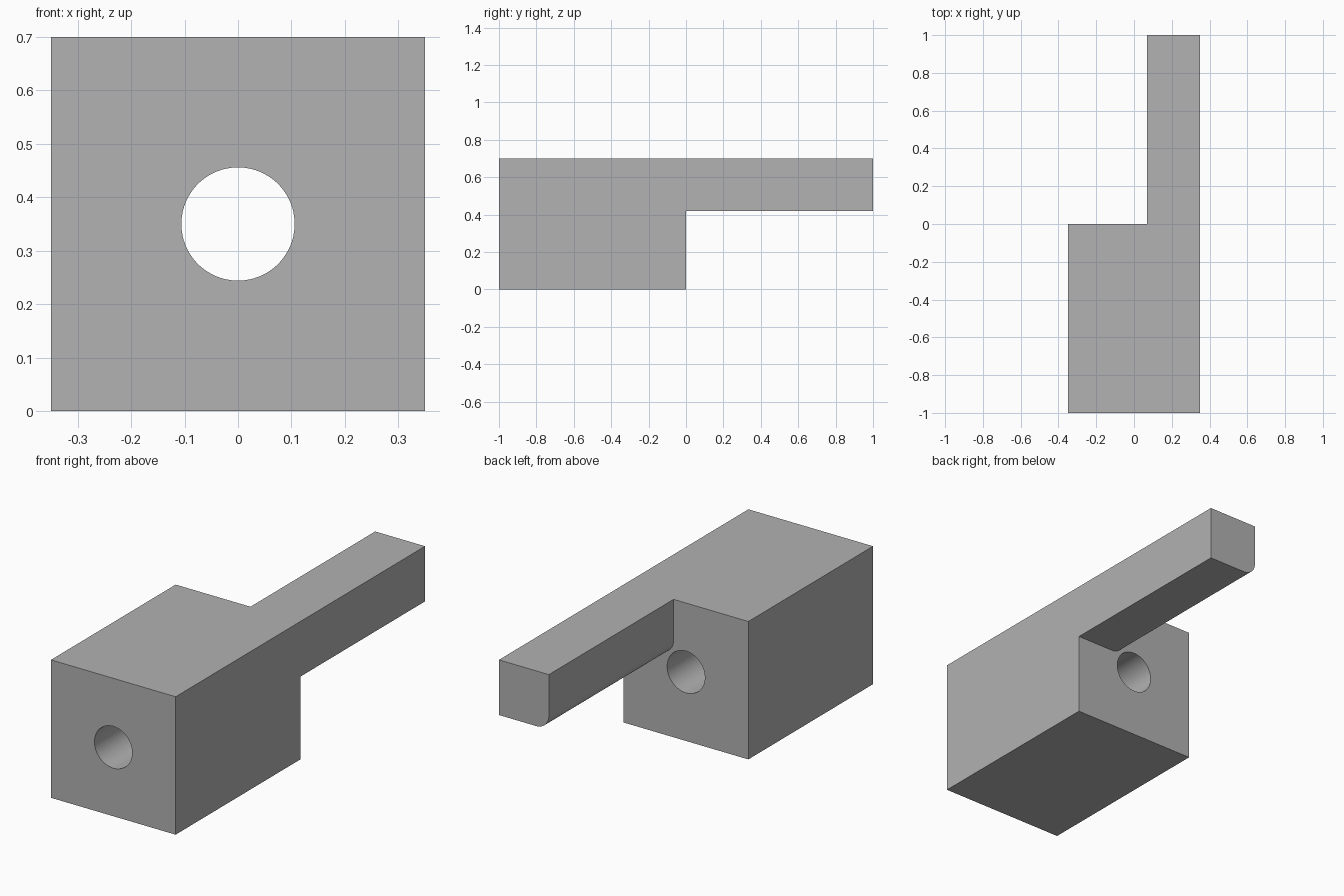
import bpy
import bmesh
import math

if "Cube" in bpy.data.objects:
    bpy.data.objects.remove(bpy.data.objects["Cube"], do_unlink=True)

HALF = 0.35           # half the width and height of the block
ARM_X, ARM_Z = 0.07, 0.42   # inner side and underside of the arm
FILLET = 0.07
BORE = 0.106

grey = bpy.data.materials.new("light_grey")
grey.use_nodes = True
colour = (0.445, 0.445, 0.445, 1)
grey.diffuse_color = colour
grey.node_tree.nodes["Principled BSDF"].inputs["Base Color"].default_value = colour


def prism(name, profile, y0, y1):
    """Extrude an (x, z) profile along y."""
    bm = bmesh.new()
    face = bm.faces.new([bm.verts.new((x, y0, z)) for x, z in profile])
    new = bmesh.ops.extrude_face_region(bm, geom=[face])["geom"]
    verts = [g for g in new if isinstance(g, bmesh.types.BMVert)]
    bmesh.ops.translate(bm, verts=verts, vec=(0, y1 - y0, 0))
    bmesh.ops.recalc_face_normals(bm, faces=bm.faces)
    mesh = bpy.data.meshes.new(name)
    bm.to_mesh(mesh)
    bm.free()
    mesh.materials.append(grey)
    obj = bpy.data.objects.new(name, mesh)
    bpy.context.collection.objects.link(obj)
    return obj


def arc(cx, cz, r, start, end, steps):
    angles = [math.radians(start + (end - start) * i / steps) for i in range(steps + 1)]
    return [(cx + r * math.cos(a), cz + r * math.sin(a)) for a in angles]


# Full length bar
body = prism("block_with_arm",
             [(-HALF, 0), (HALF, 0), (HALF, 2 * HALF), (-HALF, 2 * HALF)], -1, 1)

# Rear cutter leaves the arm with its rounded inner lower edge
rear_profile = ([(-0.5, -0.1), (0.5, -0.1), (0.5, ARM_Z)]
                + arc(ARM_X + FILLET, ARM_Z + FILLET, FILLET, 270, 180, 16)
                + [(ARM_X, 0.8), (-0.5, 0.8)])
rear_cutter = prism("rear_cutter", rear_profile, 0, 1.2)

# Bore through the block
bore_cutter = prism("bore_cutter", arc(0, HALF, BORE, 2, 362, 72)[:-1], -1.2, 0.3)

bpy.context.view_layer.objects.active = body
for cutter in (rear_cutter, bore_cutter):
    cutter.hide_render = True
    cut = body.modifiers.new(cutter.name, "BOOLEAN")
    cut.operation = "DIFFERENCE"
    cut.solver = "EXACT"
    cut.object = cutter
    bpy.ops.object.modifier_apply(modifier=cut.name)
    bpy.data.objects.remove(cutter, do_unlink=True)

# Smooth the curved walls, keep the planes flat
bpy.ops.object.select_all(action="DESELECT")
body.select_set(True)
bpy.ops.object.shade_smooth_by_angle(angle=math.radians(30))
for face in body.data.polygons:
    face.use_smooth = max(abs(c) for c in face.normal) < 0.9999
